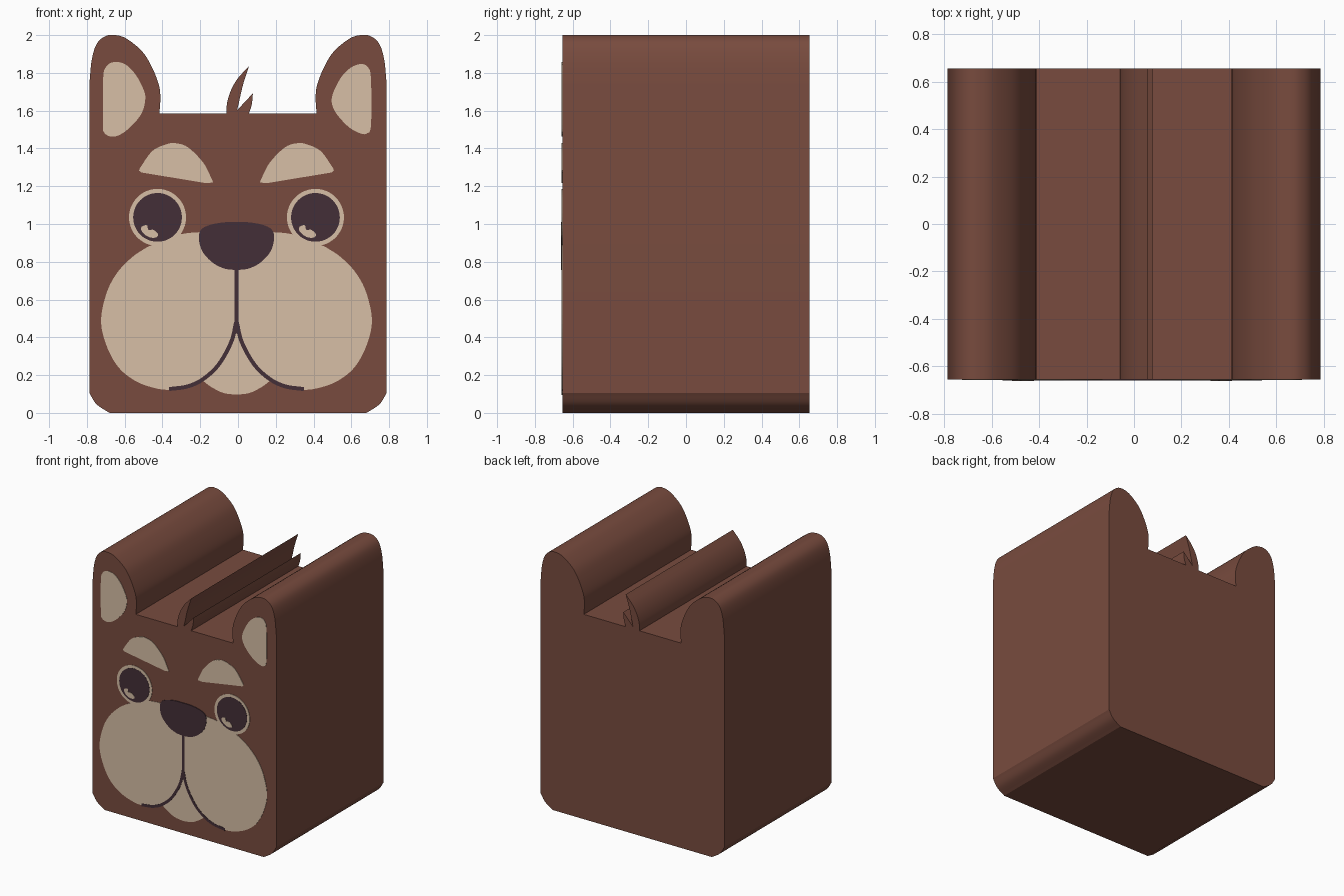
import bpy, bmesh, math
from mathutils import Vector

if "Cube" in bpy.data.objects:
    bpy.data.objects.remove(bpy.data.objects["Cube"])

FRONT = -0.655      # y of the face
AXIS = -0.008       # symmetry line of the painted face


def material(name, rgb):
    lin = [((c / 255 + 0.055) / 1.055) ** 2.4 for c in rgb]
    m = bpy.data.materials.new(name)
    m.diffuse_color = (*lin, 1)
    m.use_nodes = True
    m.node_tree.nodes["Principled BSDF"].inputs["Base Color"].default_value = m.diffuse_color
    return m


BROWN = material("brown fur", (120, 75, 62))
TAN = material("tan fur", (215, 191, 166))
DARK = material("dark plum", (68, 47, 55))


def spline(pts, closed=False, steps=6):
    """Smooth curve through the points (Catmull-Rom)."""
    p = [Vector(q) for q in pts]
    n = len(p)
    if n < 3:
        return p
    if closed:
        ext = [p[-1]] + p + [p[0], p[1]]
    else:
        ext = [2 * p[0] - p[1]] + p + [2 * p[-1] - p[-2]]
    out = []
    for i in range(len(ext) - 3):
        a, b, c, d = ext[i:i + 4]
        for k in range(steps):
            t = k / steps
            out.append(0.5 * (2 * b + (c - a) * t + (2 * a - 5 * b + 4 * c - d) * t * t
                              + (3 * b - a - 3 * c + d) * t ** 3))
    if not closed:
        out.append(p[-1])
    return out


def flip(pts):
    return [Vector((-p[0], p[1])) for p in reversed(pts)]


def shift(pts, dx, dz=0.0):
    return [Vector((p[0] + dx, p[1] + dz)) for p in pts]


def slab(name, outline, mat, y0, y1):
    """Extrude an x-z outline from y0 to y1."""
    clean = []
    for p in outline:
        if not clean or (p - clean[-1]).length > 1e-4:
            clean.append(p)
    if (clean[0] - clean[-1]).length < 1e-4:
        clean.pop()
    bm = bmesh.new()
    face = bm.faces.new([bm.verts.new((p.x, y0, p.y)) for p in clean])
    ext = bmesh.ops.extrude_face_region(bm, geom=[face], use_keep_orig=True)
    moved = [v for v in ext["geom"] if isinstance(v, bmesh.types.BMVert)]
    bmesh.ops.translate(bm, verts=moved, vec=(0, y1 - y0, 0))
    bmesh.ops.recalc_face_normals(bm, faces=bm.faces)
    me = bpy.data.meshes.new(name)
    bm.to_mesh(me)
    bm.free()
    me.materials.append(mat)
    ob = bpy.data.objects.new(name, me)
    bpy.context.collection.objects.link(ob)
    return ob


def plate(name, outline, mat, level):
    """Thin painted detail on the face; higher levels lie on top."""
    return slab(name, outline, mat, FRONT - 0.001 - 0.002 * level, FRONT + 0.001)


def circle(x, z, r, n=48):
    return [Vector((x + r * math.cos(i * math.tau / n), z + r * math.sin(i * math.tau / n)))
            for i in range(n)]


def stroke(pts, w):
    """Outline of a line of constant width."""
    left, right = [], []
    for i, p in enumerate(pts):
        t = (pts[min(i + 1, len(pts) - 1)] - pts[max(i - 1, 0)]).normalized()
        nrm = Vector((-t.y, t.x)) * w / 2
        left.append(p + nrm)
        right.append(p - nrm)
    return left + right[::-1]


# Head block: one silhouette with ears and hair tuft, run through the full depth
corner = spline([(0.68, 0), (0.748, 0.045), (0.787, 0.105)])
ear = spline([(0.787, 1.74), (0.774, 1.87), (0.747, 1.955), (0.70, 1.995), (0.648, 2.0),
              (0.588, 1.98), (0.507, 1.913), (0.457, 1.833), (0.42, 1.74), (0.411, 1.67),
              (0.416, 1.585)])
tuft = (spline([(0.058, 1.585), (0.073, 1.633), (0.079, 1.692)])
        + [Vector((-0.005, 1.602))]
        + spline([(0.002, 1.63), (0.026, 1.735), (0.058, 1.835)])
        + spline([(0.058, 1.835), (0, 1.772), (-0.037, 1.708), (-0.058, 1.64), (-0.06, 1.585)]))
head = slab("head_block", corner + ear + tuft + flip(ear) + flip(corner), BROWN, FRONT, -FRONT)
bpy.context.view_layer.objects.active = head
head.select_set(True)
bpy.ops.object.shade_smooth_by_angle(angle=math.radians(30))

# Inner ears
plate("inner_ear_left", spline(
    [(-0.714, 1.767), (-0.70, 1.83), (-0.66, 1.857), (-0.598, 1.846), (-0.54, 1.788),
     (-0.497, 1.703), (-0.492, 1.65), (-0.513, 1.581), (-0.571, 1.512), (-0.63, 1.47),
     (-0.677, 1.464), (-0.709, 1.485), (-0.714, 1.528)], True), TAN, 1)
plate("inner_ear_right", spline(
    [(0.497, 1.67), (0.513, 1.597), (0.582, 1.517), (0.646, 1.48), (0.683, 1.48),
     (0.704, 1.523), (0.704, 1.767), (0.688, 1.83), (0.65, 1.847), (0.593, 1.825),
     (0.54, 1.767)], True), TAN, 1)

# Brows
brow = spline([(0.124, 1.22), (0.135, 1.247), (0.177, 1.326), (0.257, 1.406), (0.325, 1.428),
               (0.378, 1.42), (0.447, 1.385), (0.505, 1.305), (0.516, 1.283)])
brow += [Vector((0.505, 1.273)), Vector((0.16, 1.216))]
plate("brow_right", shift(brow, AXIS), TAN, 1)
plate("brow_left", shift(flip(brow), AXIS), TAN, 1)

# Muzzle: both cheeks and the chin
half = (spline([(0, 0.96), (0.26, 0.952), (0.40, 0.91)])
        + spline([(0.474, 0.877), (0.548, 0.828), (0.627, 0.748), (0.685, 0.642), (0.717, 0.493),
                  (0.69, 0.361), (0.627, 0.244), (0.537, 0.17), (0.439, 0.133), (0.357, 0.122),
                  (0.257, 0.133), (0.178, 0.17)])
        + spline([(0.178, 0.17), (0.135, 0.138), (0.071, 0.106), (0, 0.096)]))
plate("muzzle", shift(half + flip(half), AXIS), TAN, 1)

# Eyes: ring, pupil and highlight
glint = spline([(-0.082, -0.048), (-0.056, -0.042), (-0.048, -0.066), (-0.022, -0.066),
                (0.003, -0.09), (-0.008, -0.106), (-0.04, -0.106), (-0.071, -0.088),
                (-0.087, -0.065)], True)
for side, ex in (("left", -0.426), ("right", 0.41)):
    plate("eye_ring_" + side, circle(ex, 1.035, 0.151), TAN, 1.3)
    plate("pupil_" + side, circle(ex, 1.035, 0.129), DARK, 2)
    plate("eye_highlight_" + side, shift(glint, ex, 1.035), TAN, 3)

# Nose
nose = spline([(0, 1.01), (0.075, 1.008), (0.15, 0.992), (0.19, 0.966), (0.199, 0.92),
               (0.18, 0.854), (0.127, 0.796), (0.064, 0.764), (0, 0.756)])
plate("nose", shift(nose + flip(nose), AXIS), DARK, 2.3)

# Mouth lines
stem = [Vector((0, 0.78)), Vector((0, 0.42))]
plate("mouth_stem", shift(stroke(stem, 0.021), AXIS), DARK, 2)
lip = spline([(0.002, 0.48), (0.028, 0.375), (0.095, 0.255), (0.178, 0.178), (0.26, 0.14),
              (0.357, 0.126)])
plate("mouth_right", shift(stroke(lip, 0.021), AXIS), DARK, 1.8)
plate("mouth_left", shift(stroke(flip(lip), 0.021), AXIS), DARK, 1.8)
